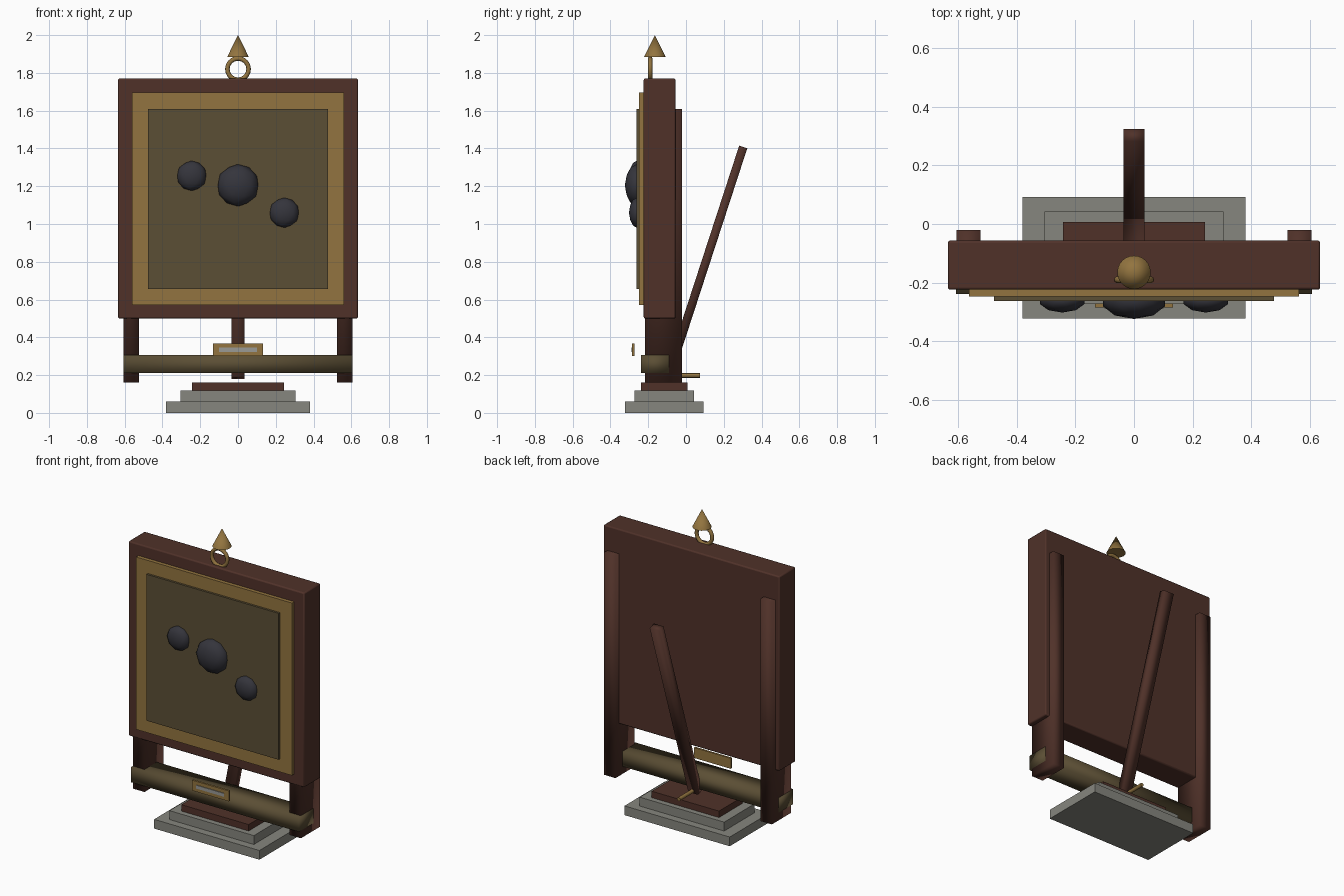
import bpy
import math
from mathutils import Vector

if "Cube" in bpy.data.objects:
    bpy.data.objects.remove(bpy.data.objects["Cube"], do_unlink=True)


def material(name, rgb):
    m = bpy.data.materials.new(name)
    m.use_nodes = True
    colour = (*rgb, 1)
    m.diffuse_color = colour
    m.node_tree.nodes["Principled BSDF"].inputs["Base Color"].default_value = colour
    return m


wood = material("dark wood", (0.08, 0.031, 0.022))
gold = material("aged gold", (0.29, 0.175, 0.05))
canvas = material("olive canvas", (0.105, 0.077, 0.035))
stone = material("grey stone", (0.24, 0.24, 0.21))
iron = material("dark iron", (0.035, 0.035, 0.045))
silver = material("pale silver", (0.32, 0.32, 0.30))


def finish(name, mat, smooth=None):
    ob = bpy.context.object
    ob.name = name
    ob.data.materials.append(mat)
    if smooth == "all":
        bpy.ops.object.shade_smooth()
    elif smooth:
        bpy.ops.object.shade_smooth_by_angle(angle=math.radians(smooth))
    return ob


def box(name, mat, x, y, z, smooth=None, bevel=0):
    """Box from its (min, max) range on each axis."""
    lo, hi = (Vector(v) for v in zip(x, y, z))
    bpy.ops.mesh.primitive_cube_add(size=1, location=(lo + hi) / 2)
    ob = bpy.context.object
    ob.scale = hi - lo
    bpy.ops.object.transform_apply(location=False, rotation=False, scale=True)
    if bevel:
        mod = ob.modifiers.new("soft edges", "BEVEL")
        mod.width, mod.segments = bevel, 2
    return finish(name, mat, smooth)


# Stepped plinth
tiers = [("plinth_base", stone, 0.38, 0.207, 0.0, 0.06),
         ("plinth_step", stone, 0.305, 0.157, 0.06, 0.118),
         ("plinth_cap", wood, 0.243, 0.122, 0.118, 0.16)]
for name, mat, w, d, z0, z1 in tiers:
    box(name, mat, (-w, w), (-0.115 - d, -0.115 + d), (z0, z1))

# Board, gilded border and canvas
box("board", wood, (-0.635, 0.635), (-0.224, -0.056), (0.5, 1.77), 40, 0.008)
box("border", gold, (-0.562, 0.562), (-0.248, -0.222), (0.57, 1.695))
box("canvas_panel", canvas, (-0.477, 0.477), (-0.262, -0.24), (0.655, 1.61))

# Side posts and lower rail
for side, s in (("left", 1), ("right", -1)):
    box(side + "_post", wood, sorted((s * 0.523, s * 0.606)),
        (-0.217, -0.02), (0.16, 1.61), "all")
box("rail", canvas, (-0.607, 0.607), (-0.238, -0.09), (0.21, 0.307), "all")

# Leaning rear strut and its peg
bottom, top = Vector((0, -0.095, 0.187)), Vector((0, 0.303, 1.408))
bpy.ops.mesh.primitive_cube_add(size=1, location=(bottom + top) / 2)
strut = bpy.context.object
strut.scale = (0.07, 0.045, (top - bottom).length)
bpy.ops.object.transform_apply(location=False, rotation=False, scale=True)
strut.rotation_euler = (top - bottom).to_track_quat("Z", "Y").to_euler()
strut.rotation_euler = (-math.atan2(top.y - bottom.y, top.z - bottom.z), 0, 0)
finish("rear_strut", wood, "all")

bpy.ops.mesh.primitive_cylinder_add(vertices=12, radius=0.012, depth=0.17,
                                    location=(0, -0.01, 0.198),
                                    rotation=(math.pi / 2, 0, 0))
finish("strut_peg", gold, 40)

# Name plate with pale inset
box("plate", gold, (-0.133, 0.133), (-0.285, -0.272), (0.3, 0.368))
box("plate_inset", silver, (-0.1, 0.1), (-0.289, -0.284), (0.323, 0.345))

# Flattened studs on the canvas
for name, x, z, r, depth in (("left_stud", 0.245, 1.06, 0.08, 0.042),
                             ("centre_stud", 0, 1.205, 0.112, 0.064),
                             ("right_stud", -0.245, 1.255, 0.08, 0.042)):
    bpy.ops.mesh.primitive_ico_sphere_add(subdivisions=2, radius=1,
                                          location=(x, -0.26, z))
    bpy.context.object.scale = (r, depth, r)
    bpy.ops.object.transform_apply(location=False, rotation=False, scale=True)
    finish(name, iron, "all")

# Hanging ring and finial
bpy.ops.mesh.primitive_torus_add(major_radius=0.056, minor_radius=0.012,
                                 major_segments=32, minor_segments=10,
                                 location=(0, -0.19, 1.82),
                                 rotation=(math.pi / 2, 0, 0))
finish("hanging_ring", gold, "all")
bpy.ops.mesh.primitive_cone_add(vertices=24, radius1=0.057, depth=0.115,
                                location=(0, -0.165, 1.9425))
finish("finial", gold, 40)
